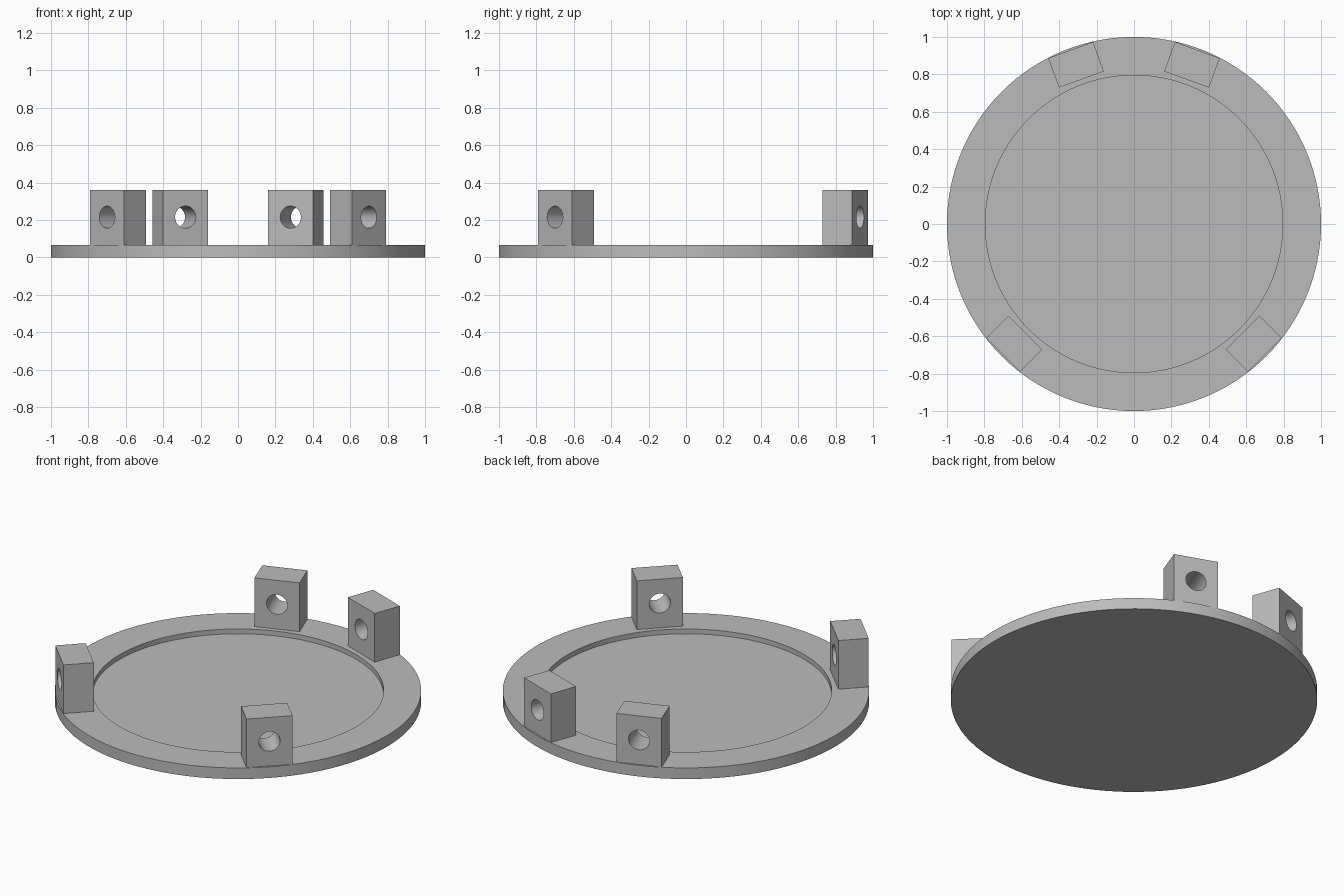
import bpy
import bmesh
from math import radians, cos, sin, pi
from mathutils import Matrix

if "Cube" in bpy.data.objects:
    bpy.data.objects.remove(bpy.data.objects["Cube"])

GREY = (0.5, 0.5, 0.5, 1.0)
grey = bpy.data.materials.new("plain grey")
grey.use_nodes = True
grey.diffuse_color = GREY
grey.node_tree.nodes["Principled BSDF"].inputs["Base Color"].default_value = GREY

PLATE_TOP, FLOOR, TOP = 0.067, 0.038, 0.36
INNER, OUTER, WIDTH = 0.822, 0.99, 0.255
HOLE_Z, HOLE_R, NUT_R, NUT_DEPTH = 0.215, 0.059, 0.11, 0.09


def finish(name, bm):
    bmesh.ops.recalc_face_normals(bm, faces=bm.faces)
    mesh = bpy.data.meshes.new(name)
    bm.to_mesh(mesh)
    bm.free()
    mesh.materials.append(grey)
    obj = bpy.data.objects.new(name, mesh)
    bpy.context.collection.objects.link(obj)
    return obj


def smooth(obj):
    bpy.ops.object.select_all(action='DESELECT')
    obj.select_set(True)
    bpy.context.view_layer.objects.active = obj
    bpy.ops.object.shade_smooth_by_angle(angle=radians(30))


def radial_cutter(name, radius, sides, start, end):
    """Prism along x with one corner pointing up."""
    bm = bmesh.new()
    bmesh.ops.create_cone(bm, cap_ends=True, segments=sides, radius1=radius,
                          radius2=radius, depth=end - start)
    turn = Matrix.Rotation(pi / 2, 4, 'Y')
    bm.transform(turn)
    if sides == 6:
        tip = max(v.co.z for v in bm.verts)
        if tip < radius * 0.99:
            bm.transform(Matrix.Rotation(pi / 6, 4, 'X'))
    bm.transform(Matrix.Translation(((start + end) / 2, 0, HOLE_Z)))
    obj = finish(name, bm)
    obj.hide_render = True
    return obj


# Round plate with a shallow round recess
bm = bmesh.new()
profile = [(1, 0), (1, PLATE_TOP), (0.795, PLATE_TOP), (0.795, FLOOR)]
steps = 128
rings = [[bm.verts.new((r * cos(2 * pi * i / steps), r * sin(2 * pi * i / steps), z))
          for i in range(steps)] for r, z in profile]
for a, b in zip(rings, rings[1:]):
    for i in range(steps):
        j = (i + 1) % steps
        bm.faces.new((a[i], a[j], b[j], b[i]))
bm.faces.new(rings[0])
bm.faces.new(rings[-1])
smooth(finish("base_plate", bm))

# Bolt blocks facing the centre, each with a hole and a hexagonal nut pocket
hole = radial_cutter("hole_cutter", HOLE_R, 48, INNER - 0.1, OUTER + 0.1)
pocket = radial_cutter("nut_pocket_cutter", NUT_R, 6, INNER - 0.1, INNER + NUT_DEPTH)
blocks = {"front_left_block": -45, "front_right_block": -135,
          "back_left_block": 70, "back_right_block": 110}
for name, angle in blocks.items():
    bm = bmesh.new()
    bmesh.ops.create_cube(bm, size=1)
    low = PLATE_TOP - 0.01
    bm.transform(Matrix.Translation(((INNER + OUTER) / 2, 0, (low + TOP) / 2))
                 @ Matrix.Diagonal((OUTER - INNER, WIDTH, TOP - low, 1)))
    block = finish(name, bm)
    for cutter in (pocket, hole):
        mod = block.modifiers.new(cutter.name, 'BOOLEAN')
        mod.object = cutter
        mod.solver = 'EXACT'
        bpy.context.view_layer.objects.active = block
        bpy.ops.object.modifier_apply(modifier=mod.name)
    block.rotation_euler.z = radians(angle)
    smooth(block)

# Remove the cutters
for cutter in (hole, pocket):
    bpy.data.objects.remove(cutter)
